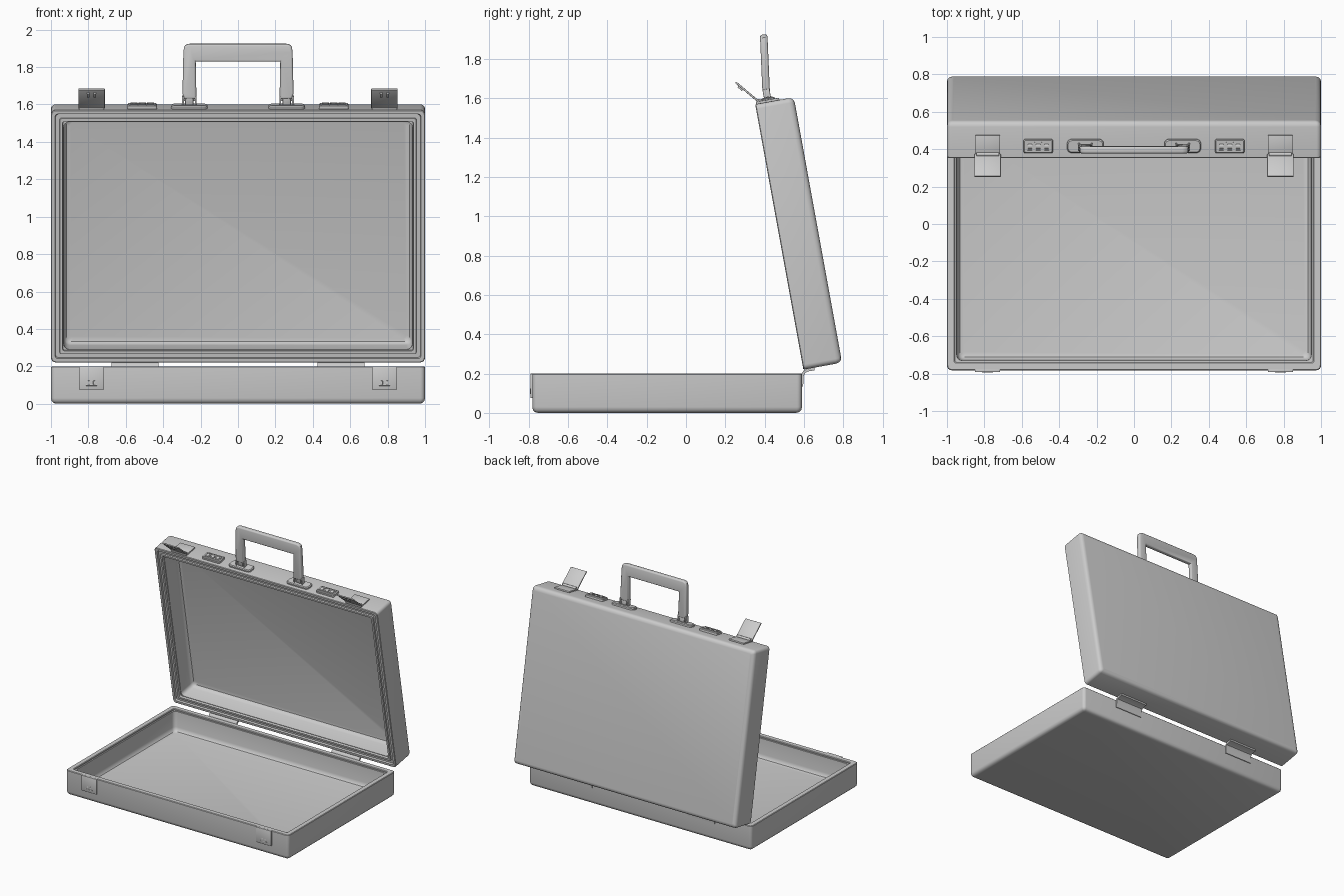
import bpy, bmesh, math
from mathutils import Matrix, Vector

if "Cube" in bpy.data.objects:
    bpy.data.objects.remove(bpy.data.objects["Cube"])

TILT = math.radians(10.3)
T, RX = Matrix.Translation, lambda a: Matrix.Rotation(a, 4, 'X')
LID = T((0, 0.794, 0.256)) @ RX(math.pi / 2 + TILT)   # tray frame of the open lid
TOP = T((0, 0.355, 1.572)) @ RX(TILT)                 # upper edge of the lid, z outward
WORLD = Matrix()

grey = bpy.data.materials.new("light grey")
grey.diffuse_color = (0.6, 0.6, 0.6, 1)
grey.use_nodes = True
grey.node_tree.nodes["Principled BSDF"].inputs["Base Color"].default_value = grey.diffuse_color


def finish(name, bm, frame):
    bmesh.ops.recalc_face_normals(bm, faces=bm.faces)
    me = bpy.data.meshes.new(name)
    bm.to_mesh(me)
    bm.free()
    me.materials.append(grey)
    ob = bpy.data.objects.new(name, me)
    ob.matrix_world = frame
    bpy.context.collection.objects.link(ob)
    return ob


def box(name, center, size, frame=WORLD, bevel=0.003, rot=0):
    bm = bmesh.new()
    m = T(center) @ RX(rot) @ Matrix.Diagonal((*size, 1))
    bmesh.ops.create_cube(bm, size=1, matrix=m)
    if bevel:
        bmesh.ops.bevel(bm, geom=bm.edges[:], offset=bevel, segments=2,
                        profile=0.5, affect='EDGES')
    return finish(name, bm, frame)


def rounded_rect(w, h, r, n=5):
    pts = []
    for k, (sx, sy) in enumerate([(1, 1), (-1, 1), (-1, -1), (1, -1)]):
        for i in range(n):
            a = math.pi / 2 * (k + i / (n - 1))
            pts.append((sx * (w / 2 - r) + r * math.cos(a),
                        sy * (h / 2 - r) + r * math.sin(a)))
    return pts


def loft(name, w, h, steps, frame, centre=(0, 0)):
    """Skin rounded rectangles given as (inset, height, corner radius)."""
    bm = bmesh.new()
    rings = [[bm.verts.new((x + centre[0], y + centre[1], z))
              for x, y in rounded_rect(w - 2 * i, h - 2 * i, r)] for i, z, r in steps]
    for a, b in zip(rings, rings[1:]):
        for j in range(len(a)):
            k = (j + 1) % len(a)
            bm.faces.new((a[j], a[k], b[k], b[j]))
    bm.faces.new(rings[0])
    bm.faces.new(rings[-1])
    return finish(name, bm, frame)


def prism(name, pts, axis, lo, hi, frame=WORLD, bevel=0):
    """Extrude a closed profile along x or y, with optional rounded rims."""
    bm = bmesh.new()
    put = (lambda p, t: (t, *p)) if axis == 'x' else (lambda p, t: (p[0], t, p[1]))
    a = [bm.verts.new(put(p, lo)) for p in pts]
    b = [bm.verts.new(put(p, hi)) for p in pts]
    caps = [bm.faces.new(a), bm.faces.new(b)]
    rim = [e for f in caps for e in f.edges]
    for j in range(len(a)):
        k = (j + 1) % len(a)
        bm.faces.new((a[j], a[k], b[k], b[j]))
    if bevel:
        bmesh.ops.recalc_face_normals(bm, faces=bm.faces)
        bmesh.ops.bevel(bm, geom=rim, offset=bevel, segments=3, profile=0.5, affect='EDGES')
    return finish(name, bm, frame)


# Trays: outer shell, rim, inner wall and filleted floor
shell = [(0.030, 0, 0.01), (0.014, 0.004, 0.016), (0.004, 0.014, 0.022),
         (0, 0.030, 0.025), (0, 0.196, 0.025), (0.004, 0.2, 0.022)]
fillet = [(0.056, 0.065, 0.03), (0.060, 0.046, 0.03), (0.070, 0.034, 0.025),
          (0.086, 0.03, 0.02)]
base_rim = [(0.038, 0.2, 0.012), (0.042, 0.196, 0.012), (0.042, 0.188, 0.012),
            (0.052, 0.188, 0.03)]
lid_rim = [(0.022, 0.2, 0.015), (0.025, 0.186, 0.015), (0.045, 0.186, 0.012),
           (0.047, 0.197, 0.012), (0.062, 0.197, 0.012), (0.064, 0.18, 0.012),
           (0.068, 0.18, 0.03)]
lid_fillet = [(i + 0.014, z, r) for i, z, r in fillet]
loft("base_tray", 2, 1.372, shell + base_rim + fillet, T((0, -0.096, 0)))
loft("lid_tray", 2, 1.372, shell + lid_rim + lid_fillet, LID, (0, 0.686))

for s, side in ((-1, "left"), (1, "right")):
    # Hinge: thin bent leaf from the base's back to the lid's lower edge
    leaf = [(0.588, 0.135), (0.596, 0.135), (0.598, 0.185), (0.606, 0.203), (0.622, 0.211),
            (0.655, 0.217), (0.655, 0.232), (0.612, 0.222), (0.598, 0.215), (0.588, 0.2)]
    prism(side + "_hinge", leaf, 'x', s * 0.55 - 0.125, s * 0.55 + 0.125)

    # Catch plate on the base front, with a small hook
    x = s * 0.783
    box(side + "_catch_plate", (x, -0.784, 0.138), (0.135, 0.016, 0.124))
    box(side + "_catch_ledge", (x, -0.790, 0.099), (0.06, 0.007, 0.006), bevel=0.001)
    for d in (-0.014, 0.014):
        box(side + "_catch_hook", (x + d, -0.790, 0.112), (0.01, 0.007, 0.022), bevel=0.001)

    # Latch: plate on the lid edge, pivot and raised flap
    box(side + "_latch_plate", (x, 0.062, 0.004), (0.135, 0.12, 0.012), TOP)
    prism(side + "_latch_pivot",
          [(0.02 + 0.011 * math.cos(i * math.pi / 6), 0.012 + 0.011 * math.sin(i * math.pi / 6))
           for i in range(12)], 'x', x - 0.06, x + 0.06, TOP)
    box(side + "_latch_flap", (x, 0.312, 1.632), (0.142, 0.155, 0.010),
        rot=math.radians(-40))
    for d in (-0.018, 0.018):
        box(side + "_latch_claw", (x + d, 0.277, 1.652), (0.014, 0.03, 0.012),
            bevel=0.001, rot=math.radians(-40))

    # Combination lock: housing, framed windows and three dials
    x = s * 0.512
    loft(side + "_lock_housing", 0.156, 0.074,
         [(0, -0.003, 0.008), (0, 0.014, 0.008), (0.005, 0.019, 0.006)], TOP, (x, 0.064))
    for d in (-0.045, 0, 0.045):
        loft(side + "_lock_window", 0.038, 0.05,
             [(0, 0.015, 0.003), (0, 0.023, 0.003), (0.005, 0.023, 0.002),
              (0.005, 0.0195, 0.002)], TOP, (x + d, 0.064))
        prism(side + "_lock_dial",
              [(0.064 + 0.017 * math.cos(i * math.pi / 6), 0.010 + 0.016 * math.sin(i * math.pi / 6))
               for i in range(12)], 'x', x + d - 0.011, x + d + 0.011, TOP)

    # Handle mount: rounded foot plate, two lugs and a pin
    x = s * 0.26
    loft(side + "_handle_foot", 0.196, 0.074,
         [(0, -0.003, 0.025), (0, 0.010, 0.025), (0.006, 0.016, 0.02)], TOP, (x, 0.064))
    for d in (-0.034, 0.034):
        box(side + "_handle_lug", (x + d, 0.064, 0.036), (0.010, 0.036, 0.056), TOP)
    box(side + "_handle_pin", (x, 0.064, 0.043), (0.07, 0.014, 0.014), TOP)
    box(side + "_handle_eye", (x, 0.064, 0.044), (0.046, 0.028, 0.06), TOP, bevel=0.008)

# Handle: U-shaped grip with rounded shoulders, nearly upright
half = [(0.222, 0), (0.290, 0), (0.297, 0.03), (0.292, 0.25), (0.288, 0.279),
        (0.276, 0.290), (0.258, 0.295)]
inner = [(0.226, 0.2)]
outline = inner + half
outline += [(-x, z) for x, z in reversed(outline)]
prism("handle_grip", outline, 'y', -0.019, 0.019,
      T((0, 0.408, 1.63)) @ RX(math.radians(2.5)), bevel=0.011)

# Smooth the curved surfaces, keeping hard edges
bpy.ops.object.select_all(action='SELECT')
bpy.context.view_layer.objects.active = bpy.context.selected_objects[0]
bpy.ops.object.shade_smooth_by_angle(angle=math.radians(35))
